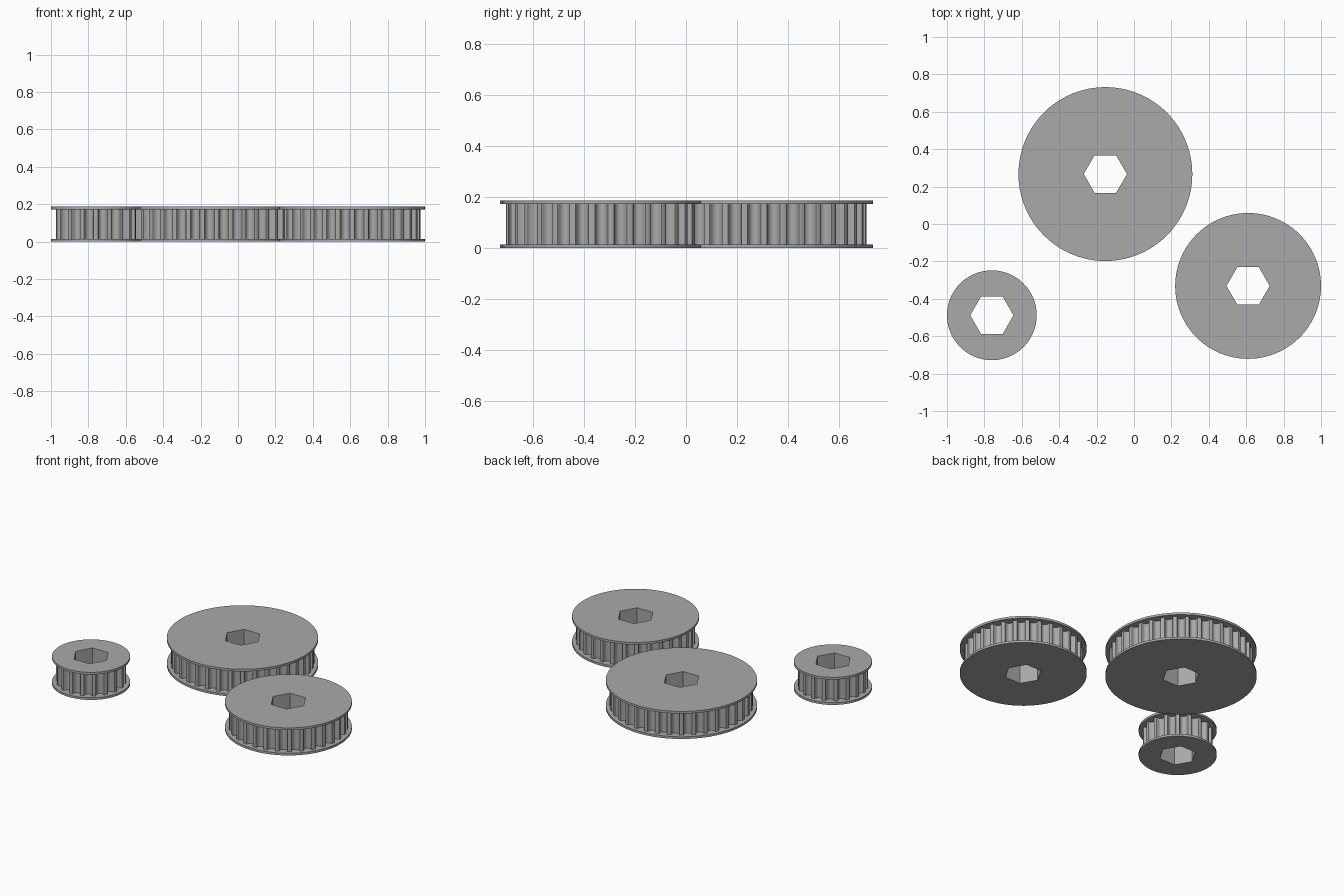
import bpy, bmesh, math
from mathutils import Vector

if "Cube" in bpy.data.objects:
    bpy.data.objects.remove(bpy.data.objects["Cube"])

HEIGHT, FLANGE = 0.187, 0.015
PITCH = 0.0785            # belt pitch along the pitch circle
HEX_R = 0.1155            # hex bore corner radius

metal = bpy.data.materials.new("grey_metal")
metal.diffuse_color = (0.40, 0.40, 0.40, 1)
metal.use_nodes = True
metal.node_tree.nodes["Principled BSDF"].inputs["Base Color"].default_value = metal.diffuse_color


def circle(radius, count):
    return [(radius * math.cos(2 * math.pi * i / count),
             radius * math.sin(2 * math.pi * i / count)) for i in range(count)]


def toothed_outline(teeth, radius):
    """Round-bottomed belt grooves separated by lands with eased corners."""
    groove = [(-0.0300, 0.0), (-0.0262, -0.0015), (-0.0242, -0.0050)]
    groove += [(-0.0235 * math.cos(math.pi * k / 8),
                -0.0085 - 0.0235 * math.sin(math.pi * k / 8)) for k in range(9)]
    groove += [(0.0242, -0.0050), (0.0262, -0.0015), (0.0300, 0.0)]
    points = []
    for i in range(teeth):
        a = 2 * math.pi * i / teeth
        for s, d in groove:
            t = a + s / radius
            points.append(((radius + d) * math.cos(t), (radius + d) * math.sin(t)))
    return points


def pulley(name, x, y, teeth):
    pitch_r = teeth * PITCH / (2 * math.pi)
    rim = circle(pitch_r + 0.015, 96)
    gear = toothed_outline(teeth, pitch_r - 0.009)
    bore = circle(HEX_R, 6)
    bm = bmesh.new()

    def loop(points, z):
        vs = [bm.verts.new((px, py, z)) for px, py in points]
        es = [bm.edges.new((vs[i], vs[(i + 1) % len(vs)])) for i in range(len(vs))]
        return vs, es

    def wall(low, high):
        a, b = low[0], high[0]
        for i in range(len(a)):
            j = (i + 1) % len(a)
            bm.faces.new((a[i], a[j], b[j], b[i]))

    def ring(outer, inner):
        bmesh.ops.triangle_fill(bm, edges=outer[1] + inner[1], use_beauty=True,
                                normal=Vector((0, 0, 1)))

    z0, z1, z2, z3 = 0, FLANGE, HEIGHT - FLANGE, HEIGHT
    r0, r1, r2, r3 = [loop(rim, z) for z in (z0, z1, z2, z3)]
    g1, g2 = loop(gear, z1), loop(gear, z2)
    h0, h3 = loop(bore, z0), loop(bore, z3)
    # flange faces, outside and inside
    ring(r0, h0)
    ring(r3, h3)
    ring(r1, g1)
    ring(r2, g2)
    # flange rims, toothed drum and hex bore
    wall(r0, r1)
    wall(r2, r3)
    wall(g1, g2)
    wall(h0, h3)
    bmesh.ops.recalc_face_normals(bm, faces=bm.faces)

    mesh = bpy.data.meshes.new(name)
    bm.to_mesh(mesh)
    bm.free()
    mesh.materials.append(metal)
    obj = bpy.data.objects.new(name, mesh)
    obj.location = (x, y, 0)
    bpy.context.collection.objects.link(obj)
    bpy.ops.object.select_all(action='DESELECT')
    obj.select_set(True)
    bpy.context.view_layer.objects.active = obj
    bpy.ops.object.shade_smooth_by_angle(angle=math.radians(30))


pulley("large_pulley", -0.153, 0.267, 36)
pulley("medium_pulley", 0.61, -0.331, 30)
pulley("small_pulley", -0.76, -0.488, 18)
